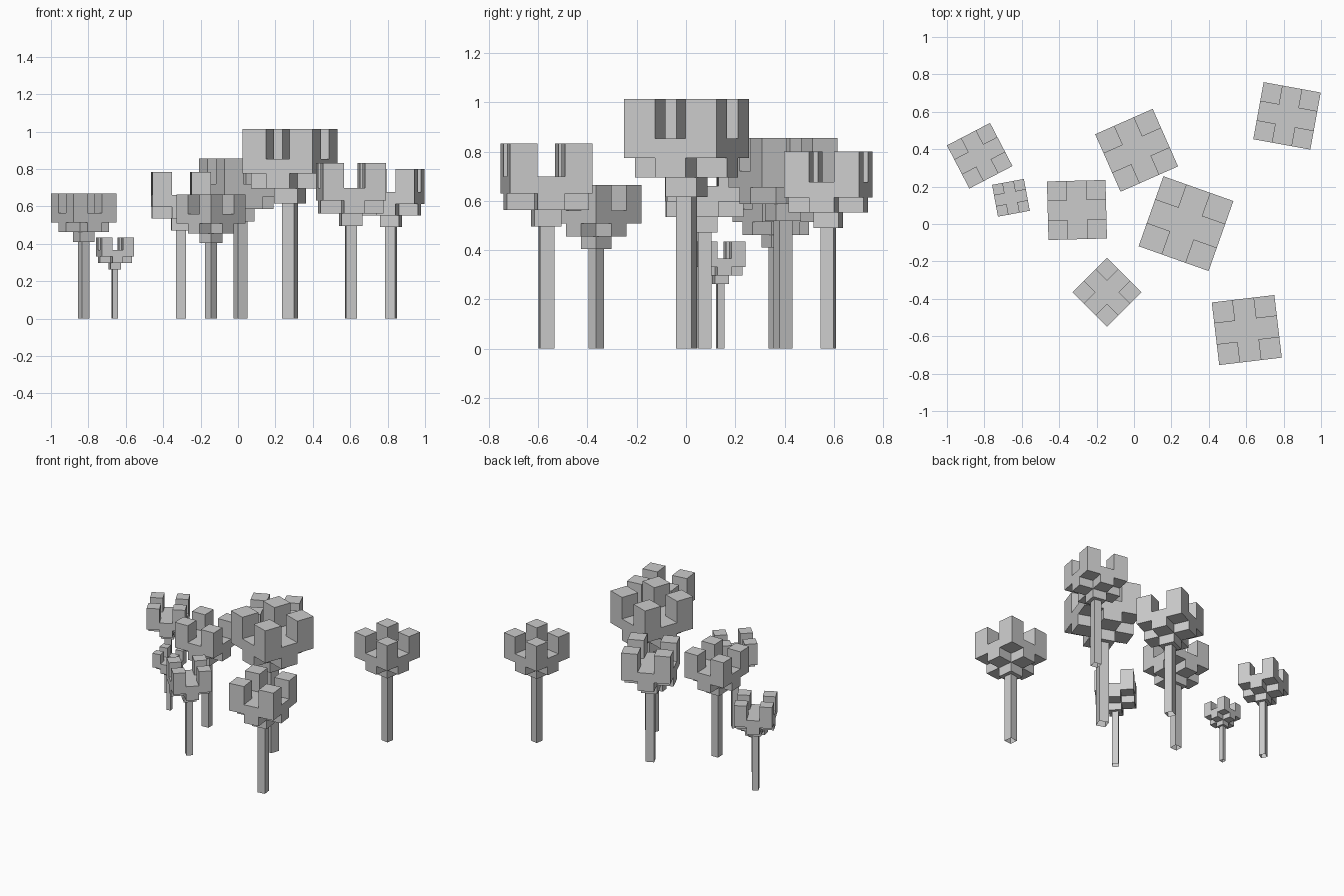
import bpy
import bmesh
from math import radians
from mathutils import Matrix, Vector

cube = bpy.data.objects.get("Cube")
if cube:
    bpy.data.objects.remove(cube, do_unlink=True)

grey = bpy.data.materials.new("plain_grey")
grey.use_nodes = True
colour = (0.6, 0.6, 0.6, 1)
grey.diffuse_color = colour
grey.node_tree.nodes["Principled BSDF"].inputs["Base Color"].default_value = colour


def add_prism(bm, outline, low, high, bottom=True):
    """Extrude a flat outline straight up."""
    base = bm.faces.new([bm.verts.new((x, y, low)) for x, y in outline])
    grown = bmesh.ops.extrude_face_region(bm, geom=[base], use_keep_orig=True)["geom"]
    top = [v for v in grown if isinstance(v, bmesh.types.BMVert)]
    bmesh.ops.translate(bm, verts=top, vec=Vector((0, 0, high - low)))
    bmesh.ops.recalc_face_normals(bm, faces=bm.faces[:])
    if not bottom:
        bmesh.ops.delete(bm, geom=[base], context="FACES_ONLY")


def square(cx, cy, half):
    return [(cx + half * i, cy + half * j)
            for i, j in ((-1, -1), (1, -1), (1, 1), (-1, 1))]


def finish(bm, name, place):
    mesh = bpy.data.meshes.new(name)
    bm.to_mesh(mesh)
    bm.free()
    mesh.materials.append(grey)
    obj = bpy.data.objects.new(name, mesh)
    obj.matrix_world = place
    bpy.context.collection.objects.link(obj)


def tree(label, x, y, size, angle, top):
    place = Matrix.Translation((x, y, 0)) @ Matrix.Rotation(radians(angle), 4, "Z")
    crown_base = top - size
    step = size / 5
    edge, inner = size / 2, size / 6

    # Trunk
    bm = bmesh.new()
    add_prism(bm, square(0, 0, size * 0.086), 0, crown_base, bottom=False)
    finish(bm, label + "_trunk", place)

    # Crown: small central block, a cross above it, and four corner blocks
    bm = bmesh.new()
    add_prism(bm, square(0, 0, inner), crown_base, crown_base + step)
    cross = []
    for sx, sy in ((1, 1), (-1, 1), (-1, -1), (1, -1)):
        corner = [(edge * sx, inner * sy), (inner * sx, inner * sy),
                  (inner * sx, edge * sy)]
        cross += corner if sx * sy > 0 else corner[::-1]
    add_prism(bm, cross, crown_base + step, crown_base + 3 * step)
    for sx in (-1, 1):
        for sy in (-1, 1):
            add_prism(bm, square(2 * inner * sx, 2 * inner * sy, inner),
                      crown_base + 2 * step, top)
    finish(bm, label + "_crown", place)


# Grove: x, y, crown size, turn, height
tree("far_right_tree", -0.825, 0.365, 0.26, 27.5, 0.67)
tree("smallest_tree", -0.658, 0.14, 0.173, 10.5, 0.435)
tree("middle_right_tree", -0.305, 0.075, 0.313, 1.5, 0.785)
tree("back_tree", 0.014, 0.394, 0.336, 23.8, 0.855)
tree("front_right_tree", -0.145, -0.365, 0.261, 45, 0.665)
tree("tallest_tree", 0.278, 0.002, 0.397, -19.5, 1.013)
tree("front_left_tree", 0.603, -0.567, 0.337, 6.8, 0.833)
tree("back_left_tree", 0.818, 0.578, 0.31, -10.3, 0.80)
